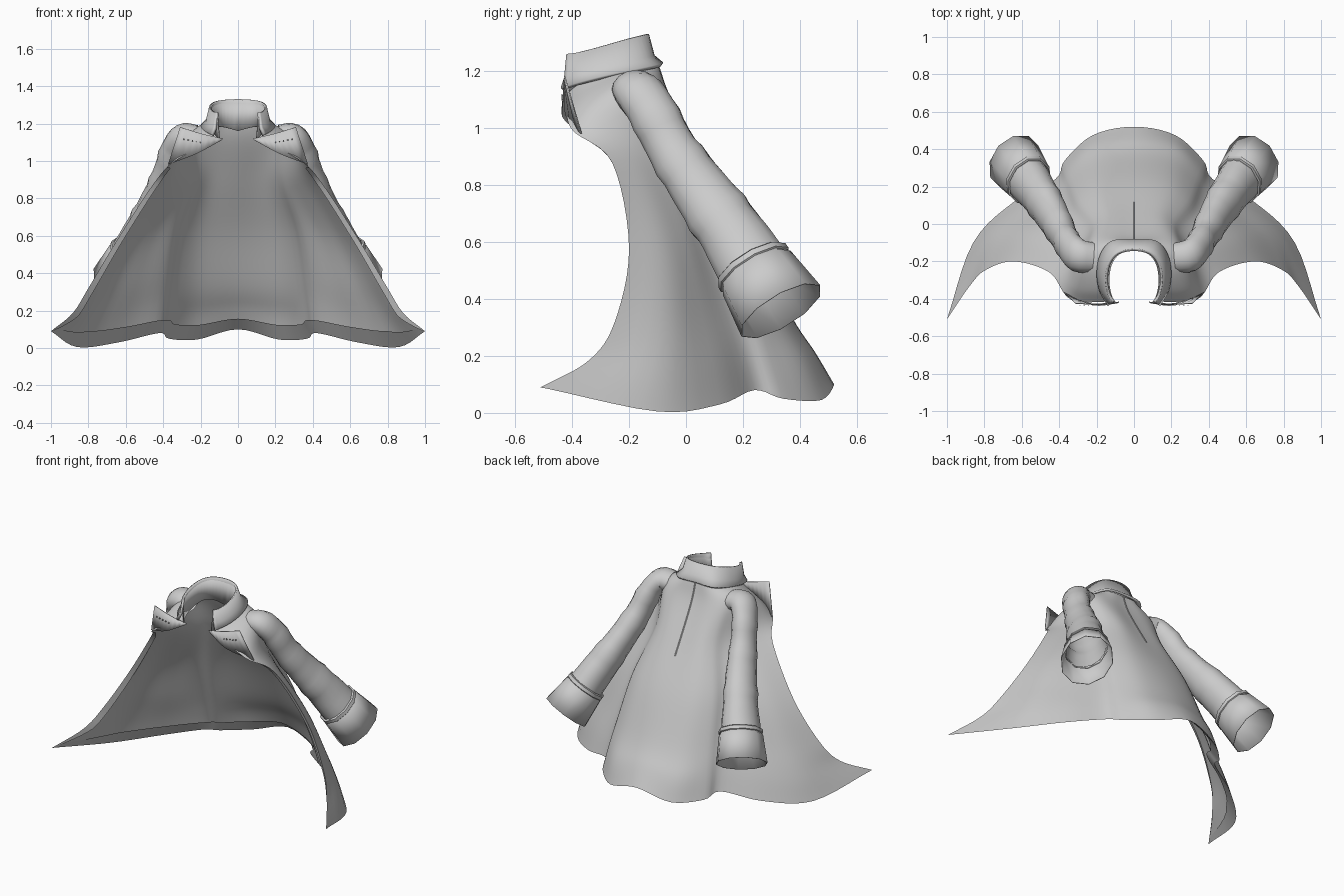
import bpy, math, random
from mathutils import Vector

if "Cube" in bpy.data.objects:
    bpy.data.objects.remove(bpy.data.objects["Cube"])

random.seed(4)
cloth = bpy.data.materials.new("grey cloth")
cloth.diffuse_color = (0.6, 0.6, 0.6, 1)
cloth.use_nodes = True
cloth.node_tree.nodes["Principled BSDF"].inputs["Base Color"].default_value = cloth.diffuse_color


def spline(pts, n):
    """Smooth curve through the points, n steps per span."""
    p = [Vector(q) for q in pts]
    p = [p[0] * 2 - p[1]] + p + [p[-1] * 2 - p[-2]]
    out = []
    for k in range(1, len(p) - 2):
        a, b, c, d = p[k - 1:k + 3]
        for s in range(n):
            t = s / n
            out.append(0.5 * (2 * b + (c - a) * t + (2 * a - 5 * b + 4 * c - d) * t * t
                              + (3 * b - a - 3 * c + d) * t ** 3))
    return out + [p[-2]]


def make(name, grid, thick=0, closed=False, angle=40):
    """Skin a grid of points, outside facing away from the wearer."""
    w = len(grid[0])
    verts = [v for row in grid for v in row]
    faces = []
    for i in range(len(grid) - 1):
        for j in range(w if closed else w - 1):
            k = (j + 1) % w
            faces.append((i * w + j, (i + 1) * w + j, (i + 1) * w + k, i * w + k))
    me = bpy.data.meshes.new(name)
    me.from_pydata([tuple(v) for v in verts], [], faces)
    me.materials.append(cloth)
    ob = bpy.data.objects.new(name, me)
    bpy.context.collection.objects.link(ob)
    bpy.ops.object.select_all(action='DESELECT')
    ob.select_set(True)
    bpy.context.view_layer.objects.active = ob
    bpy.ops.object.shade_smooth_by_angle(angle=math.radians(angle))
    if thick:
        m = ob.modifiers.new("thickness", 'SOLIDIFY')
        m.thickness, m.offset = thick, -1
    return ob


def both_sides(half):
    """Extend a half row, listed from the centre back, to both sides."""
    return [(-x, y, z) for x, y, z in half[:0:-1]] + list(half)


def loft(rows, nu, nv):
    rows = [spline(both_sides(r), nu) for r in rows]
    cols = [spline(c, nv) for c in zip(*rows)]
    return [list(r) for r in zip(*cols)]


# Coat body: half rows from centre back to front edge, hem to neck
body_rows = [
    [(0, .52, .10), (.22, .475, .045), (.37, .34, .05), (.42, .24, .08),
     (.64, .12, .03), (.86, -.10, .005), (1, -.51, .09)],
    [(0, .455, .21), (.22, .42, .18), (.355, .30, .18), (.41, .205, .20),
     (.60, .095, .17), (.79, -.075, .15), (.885, -.34, .185)],
    [(0, .37, .34), (.20, .34, .33), (.33, .25, .33), (.39, .16, .34),
     (.55, .06, .32), (.70, -.06, .31), (.80, -.25, .32)],
    [(0, .23, .62), (.18, .21, .62), (.29, .14, .62), (.34, .06, .62),
     (.45, 0, .60), (.555, -.08, .59), (.645, -.20, .58)],
    [(0, .06, .90), (.13, .06, .90), (.205, .02, .90), (.25, -.04, .90),
     (.31, -.11, .90), (.38, -.18, .89), (.45, -.26, .88)],
    [(0, -.055, 1.10), (.12, -.055, 1.11), (.20, -.085, 1.13), (.25, -.14, 1.14),
     (.29, -.22, 1.12), (.32, -.33, 1.06), (.335, -.405, 1.0)],
    [(0, -.10, 1.22), (.08, -.10, 1.22), (.13, -.135, 1.22), (.165, -.20, 1.21),
     (.17, -.28, 1.19), (.15, -.36, 1.16), (.10, -.415, 1.13)],
]
body = loft(body_rows, 5, 6)
make("coat_body", body)


def inset(i, j, depth):
    """Body point moved towards the wearer."""
    last = len(body[0]) - 1
    du = body[i][min(j + 1, last)] - body[i][max(j - 1, 0)]
    dv = body[i + 1][j] - body[max(i - 1, 0)][j]
    return body[i][j] + du.cross(dv).normalized() * depth


# Facing folded up inside the hem, thinning out at the front corners
last = len(body[0]) - 1
lip = []
for j in range(last + 1):
    fade = min(1, min(j, last - j) / 5)
    lip.append(body[0][j].lerp(inset(4, j, .03 * fade), .25 + .75 * fade))
make("hem_facing", [body[0], lip])

# Narrow facing down each front opening
rows_used = range(0, len(body) - 8)
for j, k, label in ((0, 1, "left"), (last, last - 1, "right")):
    edge = [body[i][j] for i in rows_used]
    turned = [body[i][j].lerp(inset(i, k, .02), min(1, i / 6) * .8 + .1) for i in rows_used]
    make(label + "_front_facing", [edge, turned] if j == 0 else [turned, edge])

# Standing collar with a flared lower edge
collar_top = [(0, -.13, 1.33), (.09, -.15, 1.325), (.14, -.21, 1.31),
              (.155, -.30, 1.285), (.14, -.38, 1.265), (.115, -.42, 1.26)]
collar_low = [(0, -.08, 1.23), (.12, -.09, 1.225), (.18, -.16, 1.21),
              (.20, -.26, 1.19), (.185, -.36, 1.165), (.14, -.44, 1.14)]
top = spline(both_sides(collar_top), 4)
low = spline(both_sides(collar_low), 4)
mid = [t.lerp(l, .4) + Vector((0, 0, -.035)) for t, l in zip(top, low)]
make("collar", [low, mid, top], 0.015)

# Inner neck band below the collar
stand = [Vector((t.x * .9, t.y - .005, t.z - .17 + .04 * min(1, abs(t.x) / .14))) for t in top]
make("neck_band", [stand, top], 0.008)

# Centre back pleat
pleat = [body[i][last // 2] for i in range(22, len(body))]
make("back_pleat", [[p + Vector((-.004, .001, 0)), p + Vector((0, .005, 0)),
                     p + Vector((.004, .001, 0))] for p in pleat])

# Sleeve path with radius: x, y, z, r
path = [(.22, -.18, 1.13, .08), (.295, -.17, 1.13, .088), (.345, -.12, 1.06, .085),
        (.387, -.045, .92, .090), (.445, .06, .77, .104), (.51, .16, .63, .117),
        (.57, .24, .505, .130)]
line = [(Vector(q[:3]), q[3]) for q in
        zip(*[[v.x for v in spline([(p[k], 0, 0) for p in path], 4)] for k in range(4)])]


def rings(stations, sides, side, crease=0, flat=(1, 1)):
    """Rings across a path; flat narrows them sideways from start to end."""
    grid = []
    for i, (c, r) in enumerate(stations):
        a, b = stations[max(i - 1, 0)][0], stations[min(i + 1, len(stations) - 1)][0]
        d = (b - a).normalized()
        u = d.cross(Vector((0, 1, 0))).normalized()
        v = d.cross(u)
        f = flat[0] + (flat[1] - flat[0]) * i / (len(stations) - 1)
        phase = random.random() * 6
        row = []
        for k in range(sides):
            t = k * math.tau / sides
            rr = r * (1 + crease * math.sin(2 * t + phase))
            p = c + u * math.cos(t) * rr * f + v * math.sin(t) * rr
            row.append(Vector((p.x * side, p.y, p.z)))
        grid.append(row[::-1] if side > 0 else row)
    return grid[::-1]


cuff_start, cuff_end = Vector((.56, .23, .52)), Vector((.64, .333, .358))
for side, label in ((1, "right"), (-1, "left")):
    # Creased sleeve, with folds where the cloth steps outward
    folded = [(c, r + (.006 if i in (9, 13, 18) else 0)) for i, (c, r) in enumerate(line)]
    make(label + "_sleeve", rings(folded, 16, side, .015, (.78, .85)), 0, True)
    # Flared cuff with a raised double band
    cuff = [(cuff_start.lerp(cuff_end, t), r) for t, r in
            ((0, .130), (.02, .139), (.10, .140), (.12, .134), (.16, .135),
             (.18, .140), (1, .163))]
    make(label + "_cuff", rings(cuff, 10, side, 0, (.88, .88)), 0.004, True, 50)

    # Pointed lapel folded over the chest
    upper = [(.08, -.42, 1.12), (.19, -.43, 1.145), (.31, -.428, 1.18)]
    lower = [(.09, -.425, 1.11), (.22, -.435, 1.04), (.375, -.37, .98)]
    place = lambda pts: [Vector((x * side, y, z)) for x, y, z in spline(pts, 4)]
    rows = [place(lower), place(upper)]
    make(label + "_lapel", rows if side < 0 else rows[::-1], 0.005)
    # Lapel stitching
    for n in range(5):
        s = Vector((side * (.20 + .022 * n), -.437, 1.10 + .004 * n))
        sq = [[s + Vector((x, 0, z)) for x in (-.003, .003)] for z in (-.003, .003)]
        make(f"{label}_stitch_{n}", sq[::-1], 0.004)
